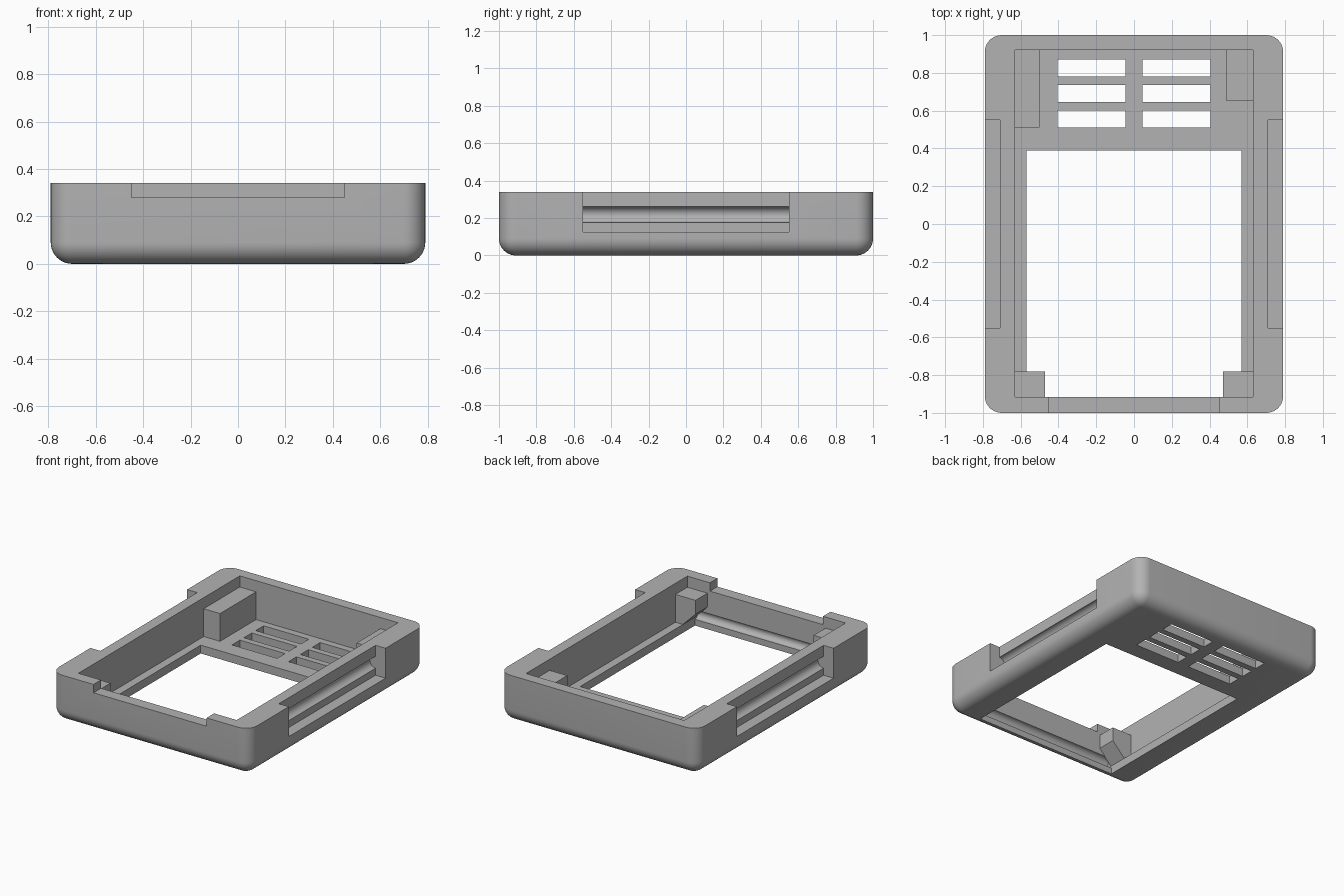
import bpy
import bmesh
import math
from mathutils import Matrix

if "Cube" in bpy.data.objects:
    bpy.data.objects.remove(bpy.data.objects["Cube"], do_unlink=True)

grey = bpy.data.materials.new("mid_grey")
grey.use_nodes = True
grey.diffuse_color = (0.45, 0.45, 0.45, 1)
grey.node_tree.nodes["Principled BSDF"].inputs["Base Color"].default_value = (0.45, 0.45, 0.45, 1)

HALF_X, HEIGHT, FLOOR = 0.79, 0.34, 0.06


def finish(name, bm):
    """Turn a bmesh into a named object."""
    bmesh.ops.recalc_face_normals(bm, faces=bm.faces)
    mesh = bpy.data.meshes.new(name)
    bm.to_mesh(mesh)
    bm.free()
    mesh.materials.append(grey)
    obj = bpy.data.objects.new(name, mesh)
    bpy.context.collection.objects.link(obj)
    return obj


def box_mesh(xs, ys, zs):
    bm = bmesh.new()
    bmesh.ops.create_cube(bm, size=1)
    for v in bm.verts:
        v.co = [r[0] if c < 0 else r[1] for c, r in zip(v.co, (xs, ys, zs))]
    return bm


def box(name, xs, ys, zs):
    return finish(name, box_mesh(xs, ys, zs))


def rod(name, radius, length, axis, centre):
    bm = bmesh.new()
    turn = Matrix.Rotation(math.pi / 2, 4, "Y" if axis == "X" else "X")
    bmesh.ops.create_cone(bm, cap_ends=True, segments=48, radius1=radius, radius2=radius,
                          depth=length, matrix=Matrix.Translation(centre) @ turn)
    return finish(name, bm)


def prism(name, outline, y0, y1):
    """Extrude an xz outline along y."""
    bm = bmesh.new()
    face = bm.faces.new([bm.verts.new((x, y0, z)) for x, z in outline])
    out = bmesh.ops.extrude_face_region(bm, geom=[face])["geom"]
    bmesh.ops.translate(bm, vec=(0, y1 - y0, 0),
                        verts=[g for g in out if isinstance(g, bmesh.types.BMVert)])
    return finish(name, bm)


# Outer shell with rounded corners and a rounded bottom rim
bm = box_mesh((-HALF_X, HALF_X), (-1, 1), (0, HEIGHT))
rounded = [e for e in bm.edges if min(v.co.z for v in e.verts) < 0.01]
bmesh.ops.bevel(bm, geom=rounded, offset=0.09, segments=10, profile=0.5, affect="EDGES")
shell = finish("shell", bm)

# Cavity, large window and front notch
cutters = [
    box("cavity_cutter", (-0.63, 0.63), (-0.915, 0.92), (FLOOR, 0.5)),
    box("window_cutter", (-0.57, 0.57), (-0.915, 0.39), (-0.1, 0.2)),
    box("notch_cutter", (-0.45, 0.45), (-1.1, -0.85), (0.28, 0.5)),
    rod("front_groove_cutter", 0.035, 1.14, "X", (0, -0.915, 0.08)),
]
for side in (-1, 1):
    # Side recesses with a round finger groove
    cutters.append(box("recess_cutter", sorted((side * 0.71, side * 0.9)), (-0.55, 0.55), (0.125, 0.5)))
    cutters.append(rod("groove_cutter", 0.043, 1.1, "Y", (side * 0.71, 0, 0.218)))
    # Vent slots
    for y in (0.51, 0.645, 0.78):
        cutters.append(box("vent_cutter", sorted((side * 0.045, side * 0.405)), (y, y + 0.09), (-0.1, 0.2)))

for cutter in cutters:
    cutter.hide_render = True
    mod = shell.modifiers.new("cut", "BOOLEAN")
    mod.operation, mod.solver, mod.object = "DIFFERENCE", "EXACT", cutter
    bpy.context.view_layer.objects.active = shell
    bpy.ops.object.modifier_apply(modifier=mod.name)
    bpy.data.objects.remove(cutter, do_unlink=True)

# Rear support blocks
box("rear_right_block", (-0.635, -0.5), (0.51, 0.925), (FLOOR - 0.01, 0.26))
box("rear_left_block", (0.49, 0.635), (0.65, 0.925), (FLOOR - 0.01, 0.26))

# Front corner supports with sloped undersides
support = [(0.635, FLOOR - 0.01), (0.57, FLOOR - 0.01), (0.57, FLOOR), (0.47, 0.16), (0.47, 0.26), (0.635, 0.26)]
for side, label in ((-1, "right"), (1, "left")):
    prism(f"front_{label}_support", [(side * x, z) for x, z in support], -0.92, -0.78)

# Smooth curves, sharp edges
bpy.ops.object.select_all(action="DESELECT")
shell.select_set(True)
bpy.context.view_layer.objects.active = shell
bpy.ops.object.shade_smooth_by_angle(angle=math.radians(30))
